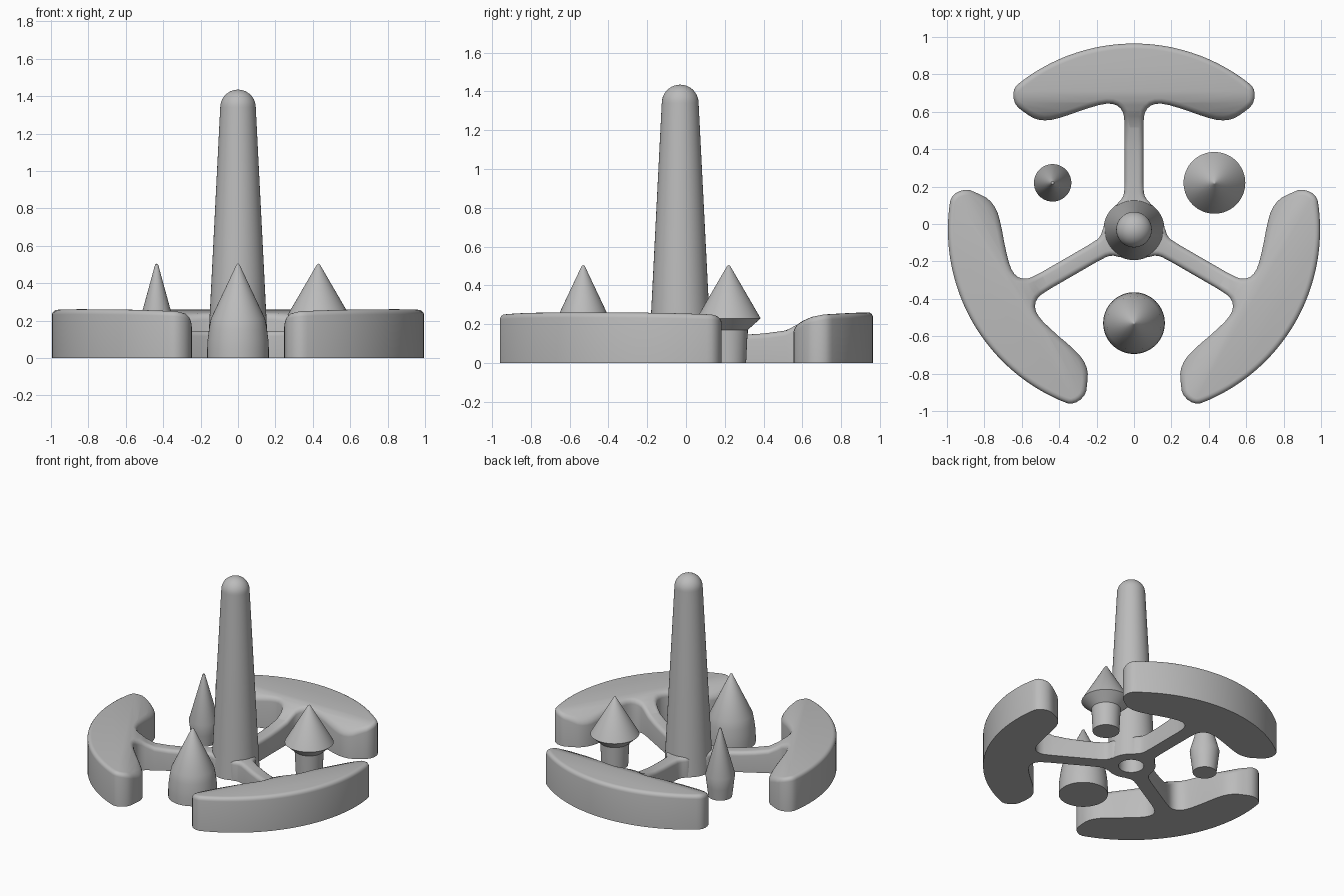
import bpy, bmesh, math
from mathutils import Vector, Matrix

cube = bpy.data.objects.get("Cube")
if cube:
    bpy.data.objects.remove(cube, do_unlink=True)

HUB = Vector((0, -0.03, 0))

grey = bpy.data.materials.new("plain grey")
grey.use_nodes = True
colour = (0.5, 0.5, 0.5, 1)
grey.diffuse_color = colour
grey.node_tree.nodes["Principled BSDF"].inputs["Base Color"].default_value = colour


def finish(bm, name, location, turn=0):
    bmesh.ops.recalc_face_normals(bm, faces=bm.faces[:])
    mesh = bpy.data.meshes.new(name)
    bm.to_mesh(mesh)
    bm.free()
    mesh.materials.append(grey)
    obj = bpy.data.objects.new(name, mesh)
    bpy.context.collection.objects.link(obj)
    obj.location = location
    obj.rotation_euler.z = turn
    bpy.ops.object.select_all(action="DESELECT")
    obj.select_set(True)
    bpy.context.view_layer.objects.active = obj
    bpy.ops.object.shade_smooth_by_angle(angle=math.radians(35))
    return obj


def lathe(name, profile, location, steps=64):
    """Spin a (radius, height) profile around the vertical axis."""
    bm = bmesh.new()
    verts = [bm.verts.new((r, 0, z)) for r, z in profile]
    edges = [bm.edges.new(pair) for pair in zip(verts, verts[1:])]
    bmesh.ops.spin(bm, geom=verts + edges, cent=(0, 0, 0), axis=(0, 0, 1),
                   angle=math.tau, steps=steps, use_duplicate=False)
    bmesh.ops.remove_doubles(bm, verts=bm.verts[:], dist=0.0001)
    return finish(bm, name, location)


def chaikin(points):
    result = []
    for i, p in enumerate(points):
        q = points[(i + 1) % len(points)]
        result += [p.lerp(q, 0.25), p.lerp(q, 0.75)]
    return result


def inset(points, distance):
    """Move a clockwise outline inwards by a distance."""
    result = []
    for i, p in enumerate(points):
        a = (p - points[i - 1]).normalized()
        b = (points[(i + 1) % len(points)] - p).normalized()
        na, nb = Vector((a.y, -a.x)), Vector((b.y, -b.x))
        result.append(p + (na + nb) * distance / (1 + na.dot(nb)))
    return result


# Top height along the arm, from hub to outer rim
SLOPE = [(0.0, 0.145), (0.3, 0.145), (0.42, 0.15), (0.55, 0.168), (0.59, 0.188),
         (0.63, 0.216), (0.68, 0.238), (0.74, 0.25), (0.88, 0.258), (1.1, 0.265)]


def top_height(y):
    for (y0, z0), (y1, z1) in zip(SLOPE, SLOPE[1:]):
        if y <= y1:
            return z0 + (z1 - z0) * (y - y0) / (y1 - y0)
    return SLOPE[-1][1]


# Half outline of one spoke with its curved foot, then mirrored
half = [(0.1, 0.1), (0.09, 0.14), (0.06, 0.17), (0.05, 0.21), (0.05, 0.4),
        (0.05, 0.59), (0.062, 0.64), (0.1, 0.672), (0.16, 0.674), (0.26, 0.645),
        (0.38, 0.602), (0.46, 0.582), (0.53, 0.59), (0.585, 0.626),
        (0.632, 0.662), (0.648, 0.715), (0.638, 0.762)]
for i in range(13):
    a = math.radians(37.3 * (1 - i / 13))
    half.append((0.995 * math.sin(a), 0.995 * math.cos(a)))
right_side = [Vector(p) for p in half]
left_side = [Vector((-p.x, p.y)) for p in reversed(right_side)]
outline = chaikin(right_side + [Vector((0, 0.995))] + left_side)
outline.reverse()


def foot(name, turn):
    bm = bmesh.new()
    rings = [[bm.verts.new((p.x, p.y, 0)) for p in outline]]
    radius, steps = 0.028, 4
    # Upright wall followed by a rounded top edge
    for k in range(steps + 1):
        a = math.pi / 2 * k / steps
        drop = radius * (1 - math.sin(a))
        ring = inset(outline, radius * (1 - math.cos(a)))
        rings.append([bm.verts.new((p.x, p.y, top_height(p.y) - drop)) for p in ring])
    for low, high in zip(rings, rings[1:]):
        for i in range(len(low)):
            bm.faces.new((low[i - 1], low[i], high[i], high[i - 1]))
    bm.faces.new(rings[0])
    # Flatten the cap, slice it, then lift it onto the slope
    for v in rings[-1]:
        v.co.z = 0.2
    cap = [bm.faces.new(rings[-1])]
    for y, _ in SLOPE[1:-1]:
        geom = cap + list({e for f in cap for e in f.edges}) + list({v for f in cap for v in f.verts})
        cut = bmesh.ops.bisect_plane(bm, geom=geom, dist=0.00001,
                                     plane_co=(0, y, 0), plane_no=(0, 1, 0))
        cap = [g for g in cut["geom"] if isinstance(g, bmesh.types.BMFace)]
    for v in {v for f in cap for v in f.verts}:
        v.co.z = top_height(v.co.y)
    bmesh.ops.triangulate(bm, faces=cap)
    return finish(bm, name, HUB, turn)


for name, turn in (("back_foot", 0), ("left_foot", -120), ("right_foot", 120)):
    foot(name, math.radians(turn))

# Central tapered post with domed top and a hollow core
dome = [(0.095 * math.cos(a), 1.34 + 0.095 * math.sin(a))
        for a in (math.pi / 2 * i / 10 for i in range(11))]
lathe("center_post", [(0, 1.3), (0.055, 1.3), (0.085, 0), (0.163, 0)] + dome, HUB)

# Three pointed pegs of different shapes
TIP = [(0.008, 0.5), (0, 0.505)]
lathe("bullet_peg", [(0, 0), (0.165, 0), (0.165, 0.05), (0.162, 0.1),
                     (0.155, 0.155), (0.145, 0.21)] + TIP, (0, -0.53, 0))
lathe("mushroom_peg", [(0, 0), (0.09, 0), (0.098, 0.17), (0.165, 0.23)] + TIP,
      (0.43, 0.22, 0))
lathe("slim_peg", [(0, 0), (0.08, 0), (0.09, 0.08), (0.1, 0.165)] + TIP,
      (-0.435, 0.22, 0))
